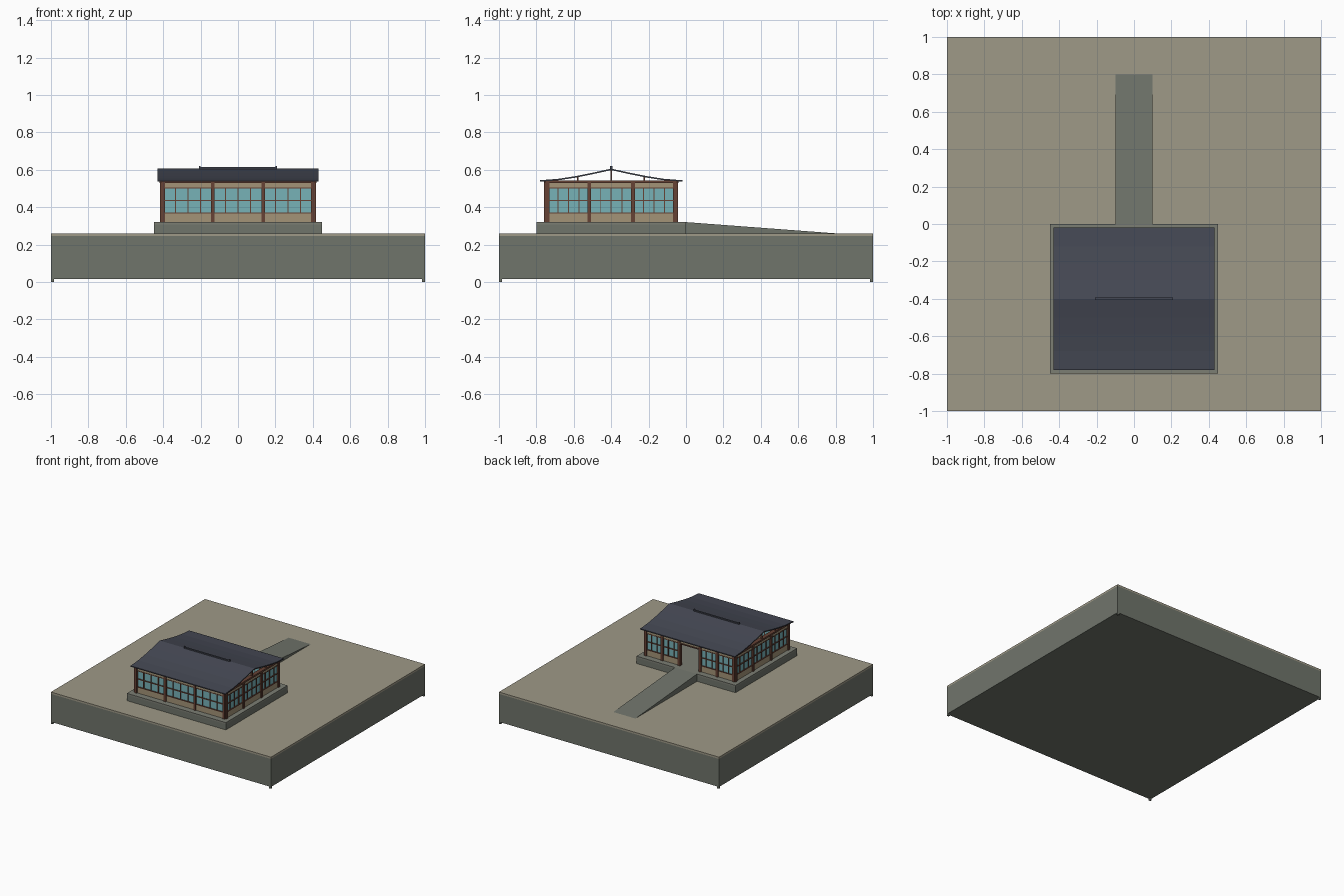
import bpy, bmesh

if "Cube" in bpy.data.objects:
    bpy.data.objects.remove(bpy.data.objects["Cube"])


def material(name, rgb):
    m = bpy.data.materials.new(name)
    m.diffuse_color = (*rgb, 1)
    m.use_nodes = True
    m.node_tree.nodes["Principled BSDF"].inputs["Base Color"].default_value = m.diffuse_color
    return m


GROUND = material("ground beige", (0.342, 0.319, 0.242))
STONE = material("stone grey", (0.163, 0.178, 0.148))
SLAB = material("light stone", (0.20, 0.21, 0.175))
ROOF = material("roof slate", (0.060, 0.066, 0.089))
WOOD = material("brown wood", (0.133, 0.055, 0.036))
WALL = material("wall plaster", (0.367, 0.296, 0.187))
GLASS = material("window glass", (0.187, 0.448, 0.477))


def finish(name, bm, mat):
    bmesh.ops.recalc_face_normals(bm, faces=bm.faces)
    me = bpy.data.meshes.new(name)
    bm.to_mesh(me)
    bm.free()
    me.materials.append(mat)
    ob = bpy.data.objects.new(name, me)
    bpy.context.collection.objects.link(ob)
    return ob


def boxes(name, items, mat):
    """Each item is (x0, x1, y0, y1, z0, z1)."""
    bm = bmesh.new()
    for x0, x1, y0, y1, z0, z1 in items:
        for v in bmesh.ops.create_cube(bm, size=1)["verts"]:
            v.co = (x0 + (x1 - x0) * (v.co.x + .5),
                    y0 + (y1 - y0) * (v.co.y + .5),
                    z0 + (z1 - z0) * (v.co.z + .5))
    return finish(name, bm, mat)


def extrude_x(name, profile, x0, x1, mat):
    """Closed profile of (y, z) points drawn out along x."""
    bm = bmesh.new()
    face = bm.faces.new([bm.verts.new((x0, y, z)) for y, z in profile])
    new = bmesh.ops.extrude_face_region(bm, geom=[face])["geom"]
    bmesh.ops.translate(bm, vec=(x1 - x0, 0, 0),
                        verts=[g for g in new if isinstance(g, bmesh.types.BMVert)])
    return finish(name, bm, mat)


# Ground block with thin top layer and tiny corner feet
boxes("ground_block", [(-1, 1, -1, 1, .015, .245)], STONE)
boxes("ground_top", [(-1, 1, -1, 1, .245, .26)], GROUND)
c = .992
boxes("corner_feet", [(sx * c - .008, sx * c + .008, sy * c - .008, sy * c + .008, 0, .015)
                      for sx in (-1, 1) for sy in (-1, 1)], STONE)

# Platform and entrance ramp
boxes("platform", [(-.45, .45, -.8, 0, .26, .306)], STONE)
boxes("platform_slab", [(-.45, .45, -.8, 0, .306, .32)], SLAB)
extrude_x("ramp", [(0, .26), (.8, .26), (0, .32)], -.1, .1, STONE)

# Four walls, each described along u with depth n measured outward
HX, HY, YC = .41, .35, -.4
SIDES = {
    "front": (lambda u, n: (u, YC - HY - n), [-.40, -.135, .135, .40], None),
    "right": (lambda u, n: (HX + n, YC + u), [-.34, -.117, .117, .34], None),
    "left": (lambda u, n: (-HX - n, YC + u), [-.34, -.117, .117, .34], None),
    "back": (lambda u, n: (u, YC + HY + n), [-.40, -.25, -.095, .095, .25, .40], 2),
}

for side, (place, posts, door) in SIDES.items():
    plaster, glass, wood = [], [], []

    def add(group, u0, u1, n0, n1, z0, z1):
        (xa, ya), (xb, yb) = place(u0, n0), place(u1, n1)
        group.append((min(xa, xb), max(xa, xb), min(ya, yb), max(ya, yb), z0, z1))

    # Upright posts and the top beam
    for p in posts:
        add(wood, p - .010, p + .010, -.02, .008, .32, .53)
    end = posts[-1] + .02
    add(wood, -end, end, -.022, .010, .528, .542)

    for i, (a, b) in enumerate(zip(posts, posts[1:])):
        add(plaster, a, b, -.02, 0, .505, .53)
        if i == door:
            add(wood, a, b, -.02, .005, .498, .507)
            continue
        add(plaster, a, b, -.02, 0, .32, .37)
        add(glass, a, b, -.014, -.006, .37, .505)
        # Window frame rails and mullions
        for z in (.369, .435, .502):
            add(wood, a, b, -.018, .002, z - .003, z + .003)
        bars = 4 if b - a > .2 else 3
        for k in range(1, bars):
            u = a + (b - a) * k / bars
            add(wood, u - .0025, u + .0025, -.018, .001, .37, .505)

    boxes(side + "_wall", plaster, WALL)
    boxes(side + "_windows", glass, GLASS)
    boxes(side + "_timber", wood, WOOD)

# Open gable struts under the roof
boxes("gable_struts", [(s * .405 - .007, s * .405 + .007, YC + d - .004, YC + d + .004, .54, top)
                       for s in (-1, 1)
                       for d, top in ((-.178, .563), (0, .600), (.178, .563))], WOOD)

# Gently curved gable roof
half = [(0, .606), (.1, .584), (.19, .566), (.28, .552), (.38, .544)]
upper = [(-d, z) for d, z in half[:0:-1]] + half
profile = ([(YC + d, z) for d, z in upper]
           + [(YC + d, z - .008) for d, z in reversed(upper)])
extrude_x("roof", profile, -.43, .43, ROOF)

# Ridge cap with raised ends
boxes("ridge_cap", [(-.2, .2, YC - .006, YC + .006, .598, .614)]
      + [(s * .204 - .004, s * .204 + .004, YC - .006, YC + .006, .598, .621)
         for s in (-1, 1)], ROOF)
